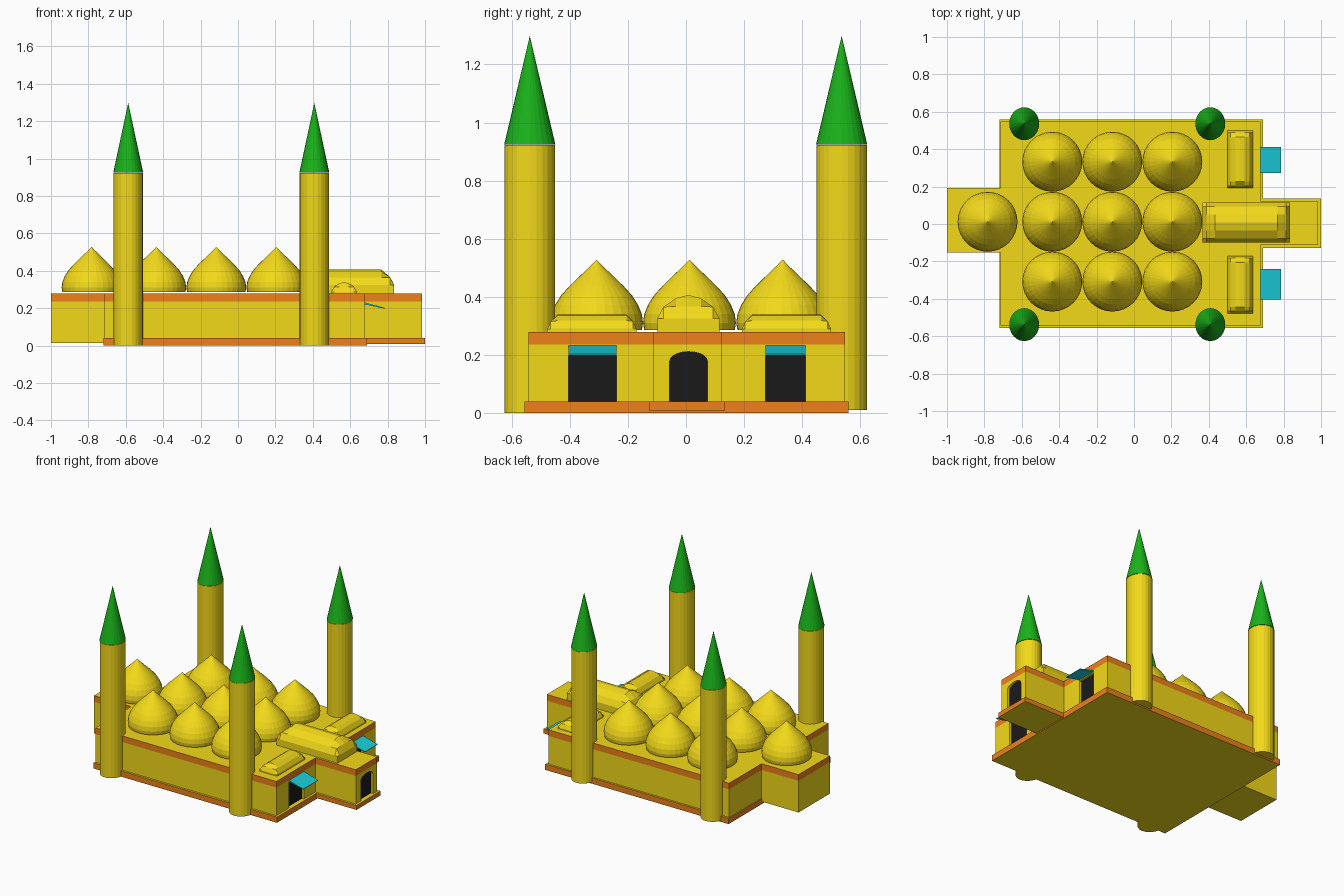
import bpy, bmesh, math
from mathutils import Vector

if "Cube" in bpy.data.objects:
    bpy.data.objects.remove(bpy.data.objects["Cube"])


def mat(name, rgb):
    m = bpy.data.materials.new(name)
    m.diffuse_color = (*rgb, 1)
    m.use_nodes = True
    m.node_tree.nodes["Principled BSDF"].inputs["Base Color"].default_value = m.diffuse_color
    return m


YELLOW = mat("yellow", (0.90, 0.70, 0.01))
ORANGE = mat("orange", (0.85, 0.22, 0.01))
GREEN = mat("green", (0.01, 0.45, 0.01))
CYAN = mat("cyan", (0.01, 0.62, 0.72))
BLACK = mat("black", (0.01, 0.01, 0.01))


def finish(name, bm, *mats):
    bmesh.ops.recalc_face_normals(bm, faces=bm.faces)
    if len(mats) > 1:  # second material on horizontal faces
        for f in bm.faces:
            f.normal_update()
            f.material_index = int(abs(f.normal.z) > 0.9)
    me = bpy.data.meshes.new(name)
    bm.to_mesh(me)
    bm.free()
    ob = bpy.data.objects.new(name, me)
    bpy.context.collection.objects.link(ob)
    for m in mats:
        me.materials.append(m)
    return ob


def extrude(name, pts, vec, *mats):
    bm = bmesh.new()
    f = bm.faces.new([bm.verts.new(p) for p in pts])
    r = bmesh.ops.extrude_face_region(bm, geom=[f], use_keep_orig=True)
    bmesh.ops.translate(bm, vec=Vector(vec), verts=[v for v in r["geom"] if isinstance(v, bmesh.types.BMVert)])
    return finish(name, bm, *mats)


def plan(name, outline, z0, z1, *mats):
    return extrude(name, [(x, y, z0) for x, y in outline], (0, 0, z1 - z0), *mats)


def rect(x0, x1, y0, y1):
    return [(x0, y0), (x1, y0), (x1, y1), (x0, y1)]


def lathe(name, profile, loc, m, seg=32, sy=1.0):
    # rings from (radius, z); a zero radius closes to a point
    bm = bmesh.new()
    rings = []
    for r, z in profile:
        n = seg if r > 0 else 1
        rings.append([bm.verts.new((loc[0] + r * math.cos(2 * math.pi * i / seg),
                                    loc[1] + sy * r * math.sin(2 * math.pi * i / seg), z)) for i in range(n)])
    for a, b in zip(rings, rings[1:]):
        for i in range(seg):
            j = (i + 1) % seg
            if len(b) == 1:
                bm.faces.new((a[i], a[j], b[0]))
            else:
                bm.faces.new((a[i], a[j], b[j], b[i]))
    bm.faces.new(rings[0])
    if len(rings[-1]) > 1:
        bm.faces.new(rings[-1])
    return finish(name, bm, m)


def vault(name, half, start, end, centre, z0, arch, ends, along_x):
    # arch section lofted along its axis, height clamped near both ends
    section = [(-1, z0)] + [(-w, z) for w, z in arch] + [(w, z) for w, z in arch[-2::-1]] + [(1, z0)]
    stations = [(start + d, c) for d, c in ends] + [(end - d, c) for d, c in reversed(ends)]
    bm = bmesh.new()
    rings = []
    for t, cap in stations:
        ring = []
        for w, z in section:
            c = centre + w * half
            ring.append(bm.verts.new((t, c, min(z, cap)) if along_x else (c, t, min(z, cap))))
        rings.append(ring)
    n = len(section)
    for a, b in zip(rings, rings[1:]):
        for i in range(n):
            j = (i + 1) % n
            bm.faces.new((a[i], a[j], b[j], b[i]))
    bm.faces.new(rings[0])
    bm.faces.new(rings[-1])
    return finish(name, bm, YELLOW)


# Plinths
plan("hall_plinth", rect(-0.72, 0.69, -0.557, 0.56), 0, 0.04, ORANGE, YELLOW)
plan("porch_plinth", rect(0.69, 1.0, -0.127, 0.135), 0.008, 0.04, ORANGE, YELLOW)

# Walls: hall with porch, and rear annex
front_half = [(0.675, -0.543), (0.675, -0.113), (0.985, -0.113), (0.985, 0.122), (0.675, 0.122), (0.675, 0.547)]
walls = plan("hall_walls", [(-0.715, -0.543)] + front_half + [(-0.715, 0.547)], 0.04, 0.235, YELLOW)
plan("annex_walls", rect(-1.0, -0.715, -0.153, 0.192), 0.015, 0.235, YELLOW)

# Orange cornice with yellow roof
rear_half = [(-0.715, 0.547), (-0.715, 0.192), (-1.0, 0.192), (-1.0, -0.153), (-0.715, -0.153), (-0.715, -0.543)]
plan("roof_cornice", front_half + rear_half, 0.235, 0.278, ORANGE, YELLOW)


# Doorways: recess cut in the wall, black panel at the back
def doorway(name, x, outline):
    cutter = extrude(name + "_cutter", [(x - 0.02, y, z) for y, z in outline], (0.05, 0, 0), YELLOW)
    cutter.hide_render = True
    cutter.hide_viewport = True
    mod = walls.modifiers.new(name, "BOOLEAN")
    mod.object = cutter
    mod.solver = "EXACT"
    extrude(name, [(x - 0.022, y, z) for y, z in outline], (0.006, 0, 0), BLACK)


SIDES = {"left": (-0.404, -0.24), "right": (0.273, 0.411)}
for side, (y0, y1) in SIDES.items():
    doorway(side + "_door", 0.675, [(y0, 0.035), (y1, 0.035), (y1, 0.215), (y0, 0.215)])
    # Sloping awning over each side door
    extrude(side + "_awning", [(0.67, y0, 0.233), (0.785, y0, 0.202), (0.785, y0, 0.198), (0.67, y0, 0.222)],
            (0, y1 - y0, 0), CYAN)
arch = [(0.009 + 0.065 * math.cos(math.pi * i / 10), 0.178 + 0.033 * math.sin(math.pi * i / 10)) for i in range(11)]
doorway("porch_door", 0.985, [(-0.056, 0.035), (0.074, 0.035)] + arch)

# Pointed domes: three by three on the hall, one on the annex
DOME = [(0.156, 0.286), (0.16, 0.31), (0.156, 0.34), (0.143, 0.372), (0.122, 0.405), (0.094, 0.436),
        (0.064, 0.465), (0.038, 0.49), (0.017, 0.51), (0, 0.528)]
spots = [(x, y) for x in (-0.437, -0.116, 0.205) for y in (-0.308, 0.012, 0.333)] + [(-0.783, 0.012)]
for i, p in enumerate(spots):
    lathe(f"dome_{i + 1}", DOME, p, YELLOW)

# Roof vaults
vault("porch_vault", 0.107, 0.365, 0.835, 0.008, 0.274,
      [(1, 0.325), (0.8, 0.365), (0.4, 0.395), (0, 0.406)],
      [(0, 0.325), (0.022, 0.367), (0.068, 0.406)], True)
for side, y0, y1 in (("left", -0.478, -0.17), ("right", 0.192, 0.5)):
    vault(side + "_vault", 0.068, y0, y1, 0.567, 0.274,
          [(1, 0.29), (0.75, 0.318), (0.35, 0.335), (0, 0.338)],
          [(0, 0.288), (0.012, 0.315), (0.035, 0.338)], False)

# Four minarets with conical caps
for i, (x, y) in enumerate((x, y) for x in (-0.587, 0.408) for y in (-0.538, 0.536)):
    z0 = 0.0 if y < 0 else 0.01
    lathe(f"minaret_{i + 1}", [(0.079, z0), (0.079, 0.923)], (x, y), YELLOW, 24, 1.1)
    lathe(f"minaret_cap_{i + 1}", [(0.08, 0.925), (0, 1.298)], (x, y), GREEN, 24, 1.1)
